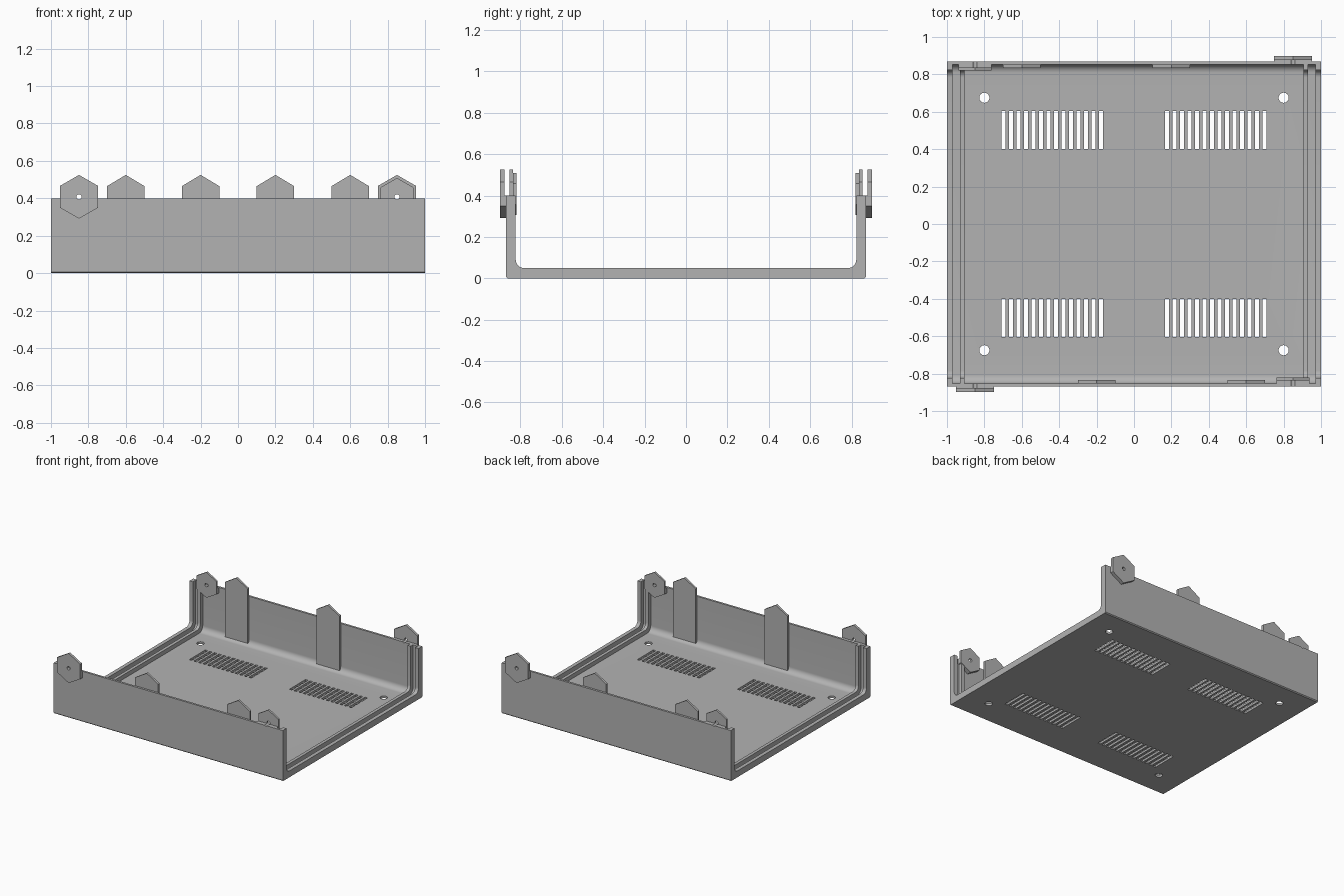
import bpy, bmesh, math
from mathutils import Matrix

if "Cube" in bpy.data.objects:
    bpy.data.objects.remove(bpy.data.objects["Cube"], do_unlink=True)

grey = bpy.data.materials.new("plain grey")
grey.use_nodes = True
grey.diffuse_color = (0.45, 0.45, 0.45, 1)
grey.node_tree.nodes["Principled BSDF"].inputs["Base Color"].default_value = (0.45, 0.45, 0.45, 1)

RIM = 0.40            # wall height
OUT = 0.87            # outer wall face
WALL = 0.853          # inner wall face
FLOOR = 0.017
HEX_X, HEX_Z = 0.85, 0.408


def make_object(name, bm):
    bmesh.ops.recalc_face_normals(bm, faces=bm.faces)
    mesh = bpy.data.meshes.new(name)
    bm.to_mesh(mesh)
    bm.free()
    mesh.materials.append(grey)
    ob = bpy.data.objects.new(name, mesh)
    bpy.context.collection.objects.link(ob)
    return ob


def prism(name, pts, axis, lo, hi):
    """Extrude a profile along x (points are y, z) or along y (points are x, z)."""
    bm = bmesh.new()
    place = (lambda p, d: (d, p[0], p[1])) if axis == "x" else (lambda p, d: (p[0], d, p[1]))
    face = bm.faces.new([bm.verts.new(place(p, lo)) for p in pts])
    new = bmesh.ops.extrude_face_region(bm, geom=[face])["geom"]
    step = (hi - lo, 0, 0) if axis == "x" else (0, hi - lo, 0)
    bmesh.ops.translate(bm, vec=step, verts=[v for v in new if isinstance(v, bmesh.types.BMVert)])
    return make_object(name, bm)


def u_path(y, z, r, steps):
    """Open U from the front rim, round two bottom corners, to the back rim."""
    right = [(y - r + r * math.cos(a), z + r - r * math.sin(a))
             for a in (math.pi / 2 * i / steps for i in range(steps + 1))]
    right = [(y, RIM)] + right
    return [(-py, pz) for py, pz in right] + right[::-1]


def hexagon(x, radius):
    return [(x + radius * math.sin(i * math.pi / 3), HEX_Z + radius * math.cos(i * math.pi / 3))
            for i in range(6)]


def below_rim(x, radius):
    """Lower part of the hexagon, ending at the wall's top edge."""
    half = radius * math.sin(math.pi / 3)
    return [(x - half, RIM), (x + half, RIM)] + hexagon(x, radius)[2:5]


def cut(ob, cutter):
    mod = ob.modifiers.new("cut", "BOOLEAN")
    mod.operation = "DIFFERENCE"
    mod.solver = "EXACT"
    mod.object = cutter
    bpy.context.view_layer.objects.active = ob
    bpy.ops.object.modifier_apply(modifier=mod.name)


# Tray shell and the double rails that form a panel slot at each end
outer = u_path(OUT, 0, 0.007, 1)
inner = u_path(WALL, FLOOR, 0.045, 10)
rail_edge = u_path(0.823, 0.05, 0.04, 10)
shell = prism("tray_shell", outer + inner[::-1], "x", -1, 1)
drilled, smooth = [shell], [shell]
for side, s in (("left", 1), ("right", -1)):
    for part, a, b in (("outer", 0.97, 1.0), ("inner", 0.905, 0.93)):
        smooth.append(prism(f"{side}_{part}_rail", inner + rail_edge[::-1], "x", s * a, s * b))

# Parts on the walls, repeated by a half turn
for side, s in (("front", -1), ("back", 1)):
    for n, x in enumerate((-0.6, 0.2)):
        cx = s * x
        tab = [(cx - 0.1, 0.035), (cx + 0.1, 0.035), (cx + 0.1, 0.465), (cx, 0.525), (cx - 0.1, 0.465)]
        prism(f"{side}_tab_{n + 1}", tab, "y", s * 0.835, s * WALL)
    # outer screw plate, spaced off the wall below the rim
    x = s * HEX_X
    drilled.append(prism(f"{side}_outer_screw_plate", hexagon(x, 0.117), "y", s * 0.878, s * 0.898))
    drilled.append(prism(f"{side}_outer_spacer", below_rim(x, 0.117), "y", s * OUT, s * 0.878))
    # inner screw plate
    drilled.append(prism(f"{side}_inner_screw_plate", hexagon(-x, 0.101), "y", s * 0.82, s * 0.836))
    drilled.append(prism(f"{side}_inner_spacer", below_rim(-x, 0.101), "y", s * 0.836, s * WALL))

# Cutter for vents and foot holes
bm = bmesh.new()
for sx in (-1, 1):
    for sy in (-1, 1):
        for i in range(14):
            place = Matrix.Translation((sx * (0.177 + 0.04 * i), sy * 0.503, 0))
            bmesh.ops.create_cube(bm, size=1, matrix=place @ Matrix.Diagonal((0.022, 0.202, 0.2, 1)))
        bmesh.ops.create_cone(bm, cap_ends=True, segments=32, radius1=0.027, radius2=0.027, depth=0.2,
                              matrix=Matrix.Translation((sx * 0.8, sy * 0.675, 0)))
floor_cutter = make_object("floor_cutter", bm)

# Cutter for the screw holes, running through both walls
bm = bmesh.new()
for sx in (-1, 1):
    place = Matrix.Translation((sx * HEX_X, 0, HEX_Z)) @ Matrix.Rotation(math.pi / 2, 4, "X")
    bmesh.ops.create_cone(bm, cap_ends=True, segments=24, radius1=0.0135, radius2=0.0135,
                          depth=2.2, matrix=place)
screw_cutter = make_object("screw_cutter", bm)

cut(shell, floor_cutter)
for ob in drilled:
    cut(ob, screw_cutter)
for ob in (floor_cutter, screw_cutter):
    bpy.data.objects.remove(ob, do_unlink=True)

# Smooth the rounded corners and holes, keep edges sharp
bpy.ops.object.select_all(action="DESELECT")
for ob in smooth + drilled[1:]:
    ob.select_set(True)
bpy.context.view_layer.objects.active = shell
bpy.ops.object.shade_smooth_by_angle(angle=math.radians(30))
